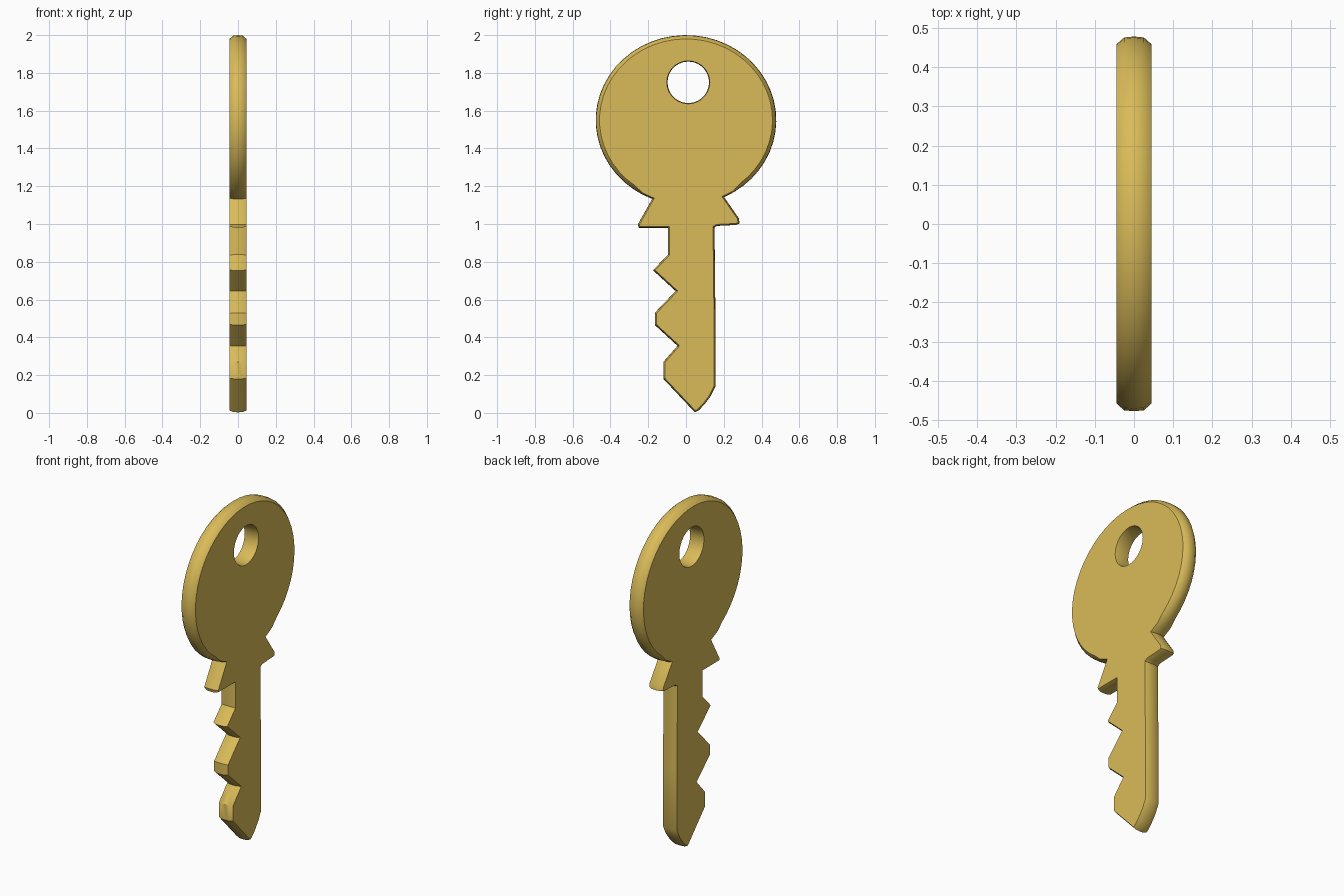
import bpy, bmesh, math
from mathutils import Vector

if "Cube" in bpy.data.objects:
    bpy.data.objects.remove(bpy.data.objects["Cube"])

HALF = 0.045  # half thickness of the key

# Outline in (y, z): oval bow first, then collar, blade teeth and tip
outline = []
a0, a1, steps = math.radians(-65), math.radians(248), 44
for i in range(steps + 1):
    a = a0 + (a1 - a0) * i / steps
    outline.append((0.478 * math.cos(a), 1.55 + 0.45 * math.sin(a)))
bow_count = len(outline)
outline += [
    (-0.255, 0.998), (-0.25, 0.98), (-0.095, 0.98), (-0.095, 0.838),     # left collar
    (-0.175, 0.755), (-0.055, 0.645), (-0.165, 0.53), (-0.165, 0.465),   # teeth
    (-0.045, 0.355), (-0.12, 0.27), (-0.12, 0.18),
    (0.047, 0.003), (0.066, 0.012), (0.098, 0.045), (0.13, 0.088),       # tip
    (0.157, 0.142), (0.156, 0.5), (0.151, 0.982), (0.165, 0.99),         # back edge
    (0.265, 0.995), (0.284, 1.003), (0.28, 1.03),                        # right collar
]
hole = [(0.012 + 0.11 * math.cos(-2 * math.pi * i / 28),
         1.75 + 0.11 * math.sin(-2 * math.pi * i / 28)) for i in range(28)]


def inset(loop, amounts):
    """Move every point to its left (inward) by a mitred distance."""
    out, n = [], len(loop)
    for i in range(n):
        p, c, q = (Vector(loop[(i + k) % n]) for k in (-1, 0, 1))
        d1, d2 = (c - p).normalized(), (q - c).normalized()
        n1, n2 = Vector((-d1.y, d1.x)), Vector((-d2.y, d2.x))
        m = (n1 + n2) / max(1 + n1.dot(n2), 0.5)
        out.append(c + m * amounts[i])
    return out


def walls(bm, loop, amounts):
    """Rounded rim made of stacked loops; returns the edges of both end loops."""
    rings = []
    for x, k in ((-HALF, 1), (-0.025, 0.12), (0, 0), (0.025, 0.12), (HALF, 1)):
        pts = inset(loop, [a * k for a in amounts])
        rings.append([bm.verts.new((x, p[0], p[1])) for p in pts])
    n = len(loop)
    for r, s in zip(rings, rings[1:]):
        for i in range(n):
            j = (i + 1) % n
            bm.faces.new((r[i], r[j], s[j], s[i]))
    return [[bm.edges.get((r[i], r[(i + 1) % n])) for i in range(n)]
            for r in (rings[0], rings[-1])]


bm = bmesh.new()
amounts = [0.02 if 2 <= i < bow_count - 2 else 0.008 for i in range(len(outline))]
outer = walls(bm, outline, amounts)
inner = walls(bm, hole, [0.004] * len(hole))
# Flat sides with the hole left open
for o, h in zip(outer, inner):
    bmesh.ops.triangle_fill(bm, edges=o + h, use_beauty=True)
flat = [f for f in bm.faces if abs(f.calc_center_median().x) > HALF - 0.001]
bmesh.ops.dissolve_limit(bm, angle_limit=0.01, verts=[], edges=list(
    {e for f in flat for e in f.edges if all(g in flat for g in e.link_faces)}))
bmesh.ops.recalc_face_normals(bm, faces=bm.faces)

mesh = bpy.data.meshes.new("key")
bm.to_mesh(mesh)
bm.free()
key = bpy.data.objects.new("key", mesh)
bpy.context.collection.objects.link(key)

brass = bpy.data.materials.new("brass")
brass.diffuse_color = (0.70, 0.50, 0.10, 1)
brass.use_nodes = True
brass.node_tree.nodes["Principled BSDF"].inputs["Base Color"].default_value = brass.diffuse_color
mesh.materials.append(brass)

bpy.context.view_layer.objects.active = key
key.select_set(True)
bpy.ops.object.shade_smooth_by_angle(angle=math.radians(40))
